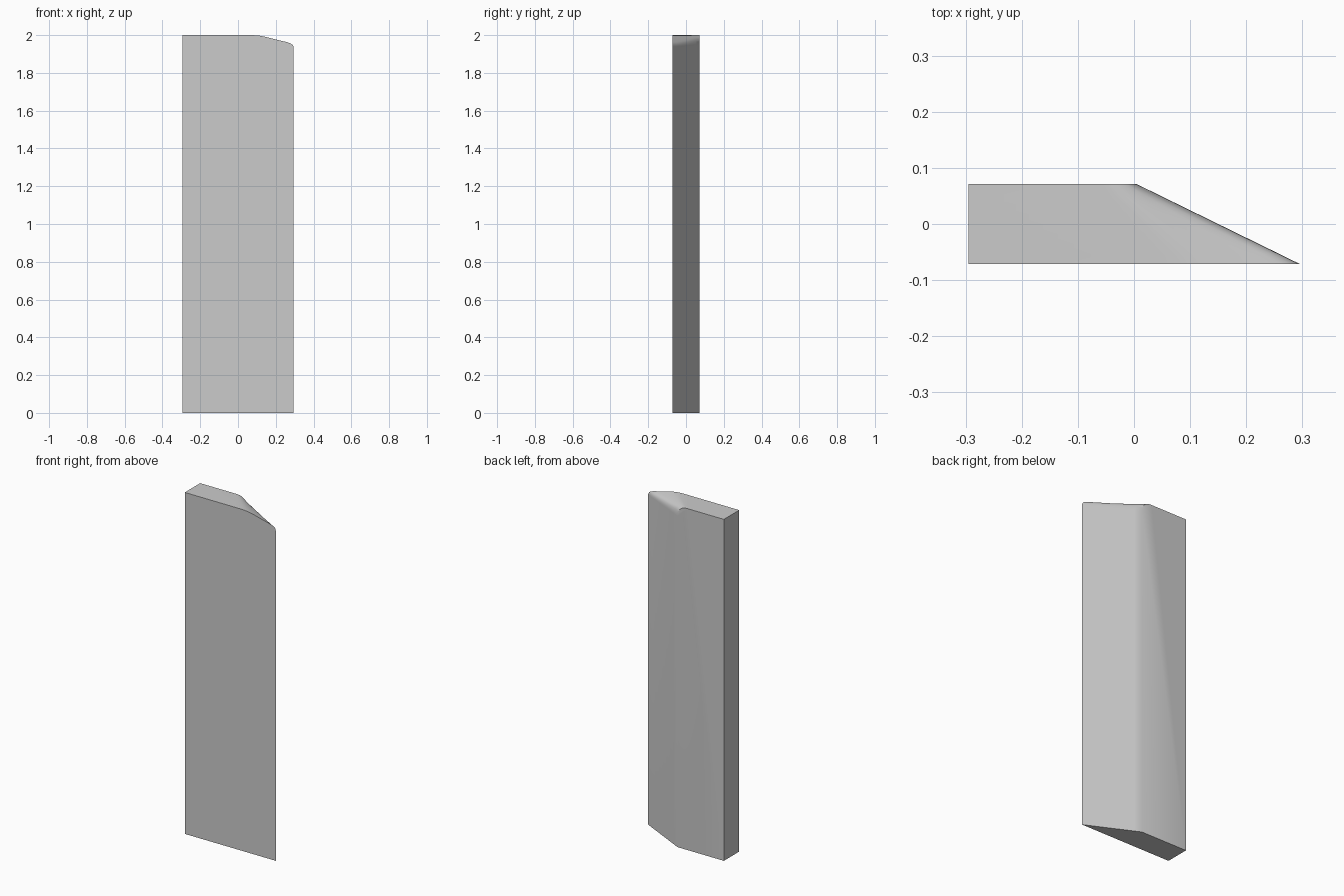
import bpy, bmesh

if "Cube" in bpy.data.objects:
    bpy.data.objects.remove(bpy.data.objects["Cube"])

HX, HY = 0.295, 0.071
STEPS = 8

# Top edge profiles (x, z), from the flat top down to the slanted side
front = [(0.04, 2.0), (0.085, 1.9995), (0.115, 1.997), (0.145, 1.991), (0.18, 1.982),
         (0.225, 1.971), (0.262, 1.962), (0.278, 1.956), (0.288, 1.949), (0.293, 1.942), (HX, 1.933)]
back = [(-0.06, 2.0), (-0.048, 1.9995), (-0.038, 1.998), (-0.029, 1.995), (-0.021, 1.991),
        (-0.014, 1.986), (-0.008, 1.979), (-0.003, 1.970), (0.001, 1.961), (0.004, 1.951), (0.005, 1.940)]


def section(t):
    """Closed cross-section at depth fraction t (0 front, 1 back)."""
    y = -HY + 2 * HY * t
    top = [(f[0] + (b[0] - f[0]) * t, f[1] + (b[1] - f[1]) * t) for f, b in zip(front, back)]
    pts = [(-HX, 0), (-HX, 2)] + top + [(top[-1][0], 0)]
    return [(x, y, z) for x, z in pts]


# Loft the sections from front to back
bm = bmesh.new()
rings = [[bm.verts.new(p) for p in section(i / STEPS)] for i in range(STEPS + 1)]
n = len(rings[0])
for a, b in zip(rings, rings[1:]):
    for j in range(n):
        k = (j + 1) % n
        bm.faces.new((a[j], a[k], b[k], b[j]))
bm.faces.new(rings[0])
bm.faces.new(rings[-1][::-1])
bmesh.ops.recalc_face_normals(bm, faces=bm.faces[:])

mesh = bpy.data.meshes.new("slanted_panel")
bm.to_mesh(mesh)
bm.free()
panel = bpy.data.objects.new("slanted_panel", mesh)
bpy.context.collection.objects.link(panel)

# Smooth the rounded top edge, keep the corners crisp
bpy.context.view_layer.objects.active = panel
panel.select_set(True)
bpy.ops.object.shade_smooth_by_angle(angle=0.5)
